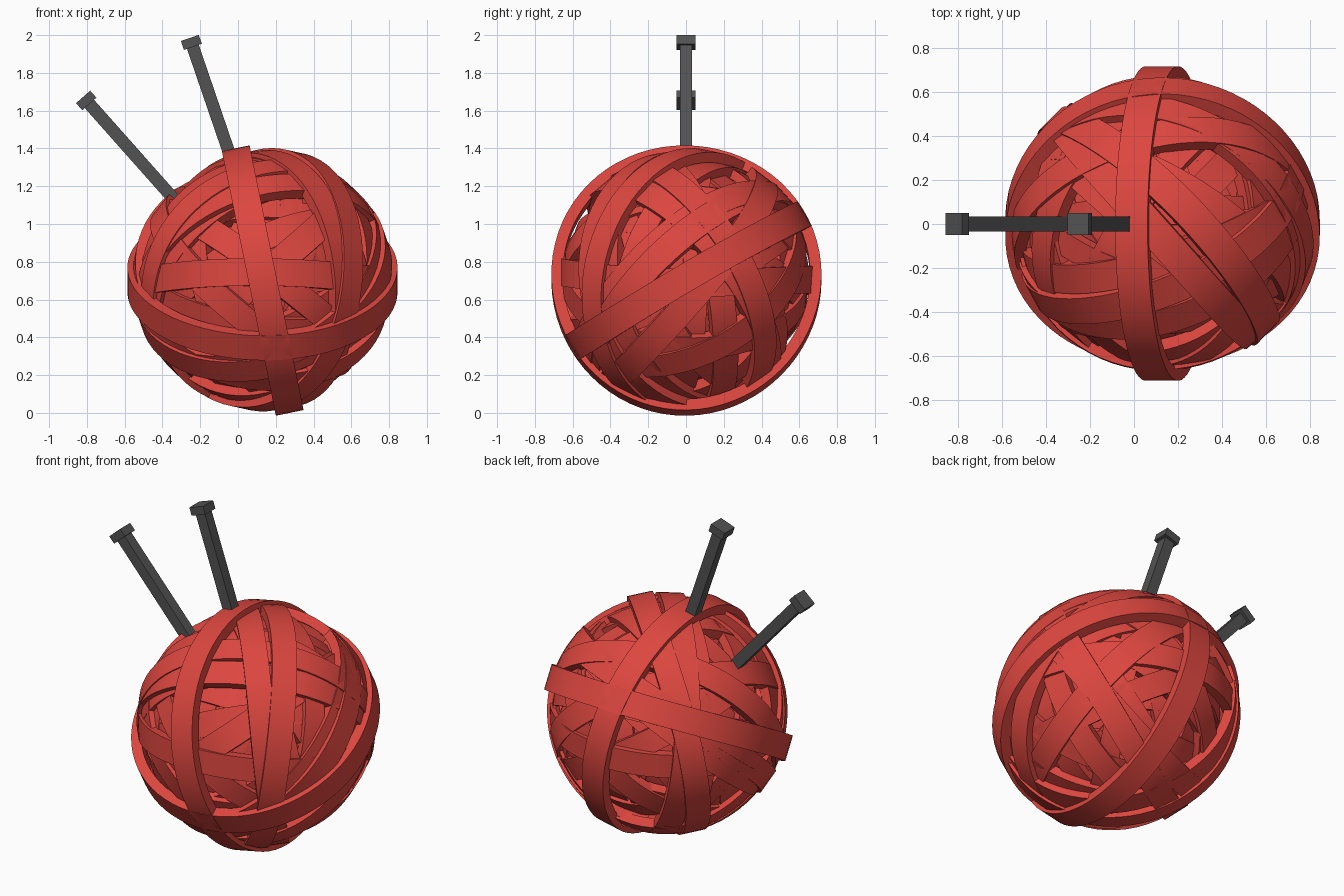
import bpy, bmesh, math, random
from mathutils import Vector

if "Cube" in bpy.data.objects:
    bpy.data.objects.remove(bpy.data.objects["Cube"])

random.seed(11)
CENTRE = Vector((0.13, 0, 0.705))


def material(name, rgb):
    m = bpy.data.materials.new(name)
    m.diffuse_color = (*rgb, 1)
    m.use_nodes = True
    m.node_tree.nodes["Principled BSDF"].inputs["Base Color"].default_value = m.diffuse_color
    return m


RED = material("yarn red", (0.72, 0.062, 0.05))
GREY = material("needle grey", (0.085, 0.085, 0.085))


def add_object(name, bm, mat, smooth=False):
    bmesh.ops.recalc_face_normals(bm, faces=bm.faces)
    mesh = bpy.data.meshes.new(name)
    bm.to_mesh(mesh)
    bm.free()
    mesh.materials.append(mat)
    ob = bpy.data.objects.new(name, mesh)
    bpy.context.collection.objects.link(ob)
    if smooth:
        bpy.ops.object.select_all(action='DESELECT')
        ob.select_set(True)
        bpy.context.view_layer.objects.active = ob
        bpy.ops.object.shade_smooth_by_angle(angle=math.radians(35))
    return ob


def yarn_loop(name, normal, radius, width=0.145, thick=0.055, wave=0.012, sway=0.02):
    """Closed flat strand wound round the ball; radius is its outer face."""
    n = Vector(normal).normalized()
    u = n.orthogonal().normalized()
    v = n.cross(u)
    p, q = random.uniform(0, 6.28), random.uniform(0, 6.28)
    bm = bmesh.new()
    rings = []
    steps = 72
    for i in range(steps):
        a = 2 * math.pi * i / steps
        out = u * math.cos(a) + v * math.sin(a)
        r = radius + wave * (math.sin(3 * a + p) - 1) / 2
        side = sway * math.sin(2 * a + q)
        rings.append([bm.verts.new(CENTRE + out * (r - d) + n * (side + s * width / 2))
                      for d, s in ((0, -1), (0, 1), (thick, 1), (thick, -1))])
    for i in range(steps):
        a, b = rings[i], rings[(i + 1) % steps]
        for k in range(4):
            bm.faces.new((a[k], a[(k + 1) % 4], b[(k + 1) % 4], b[k]))
    add_object(name, bm, RED, True)


# Outermost strands: front-to-back loop and the tilted belt
yarn_loop("outer_loop_upright", (0.98, 0, 0.2), 0.72, 0.15, 0.06, 0.01, 0)
yarn_loop("outer_loop_belt", (0, -0.5, 0.87), 0.72, 0.15, 0.06, 0.01, 0.01)

# Visible strands, each through two directions from the ball centre
visible = [
    ((0.15, 0, 0.68), (0.48, -0.45, 0.1), 0.70),
    ((0.27, 0.45, 0.5), (0.67, -0.2, 0.05), 0.695),
    ((-0.5, -0.35, -0.35), (0.1, -0.4, -0.55), 0.69),
    ((0.07, -0.6, 0.1), (0.42, -0.25, 0.4), 0.655),
    ((0.55, 0.3, 0), (0.3, 0.4, -0.45), 0.685),
    ((-0.5, -0.1, 0), (0.1, -0.6, 0.02), 0.675),
    ((-0.5, -0.38, 0.2), (0, -0.42, 0.5), 0.68),
    ((0, 0.5, 0.4), (0.5, 0.2, 0.4), 0.685),
    ((0.5, -0.2, -0.5), (0.5, 0.3, -0.25), 0.67),
    ((-0.4, 0.4, 0.3), (-0.2, 0.3, -0.5), 0.69),
]
for i, (a, b, r) in enumerate(visible):
    yarn_loop(f"wound_loop_{i + 1}", Vector(a).cross(Vector(b)), r)

# Inner strands, evenly spread in direction and shrinking inward
COUNT = 26
for i in range(COUNT):
    z = (i + 0.5) / COUNT
    a = i * 2.39996
    s = math.sqrt(1 - z * z)
    yarn_loop(f"inner_loop_{i + 1}", (s * math.cos(a), s * math.sin(a), z),
              random.uniform(0.57, 0.665), random.uniform(0.11, 0.145))

# Core filling the middle
bm = bmesh.new()
bmesh.ops.create_icosphere(bm, subdivisions=4, radius=0.54)
bmesh.ops.translate(bm, verts=bm.verts, vec=CENTRE)
add_object("yarn_core", bm, RED, True)


def box_along(bm, start, end, size):
    """Square bar between two points in the x-z plane."""
    axis = (end - start).normalized()
    side = Vector((axis.z, 0, -axis.x)) * size / 2
    y = Vector((0, size / 2, 0))
    ends = [[bm.verts.new(c + side * i + y * j)
             for i, j in ((-1, -1), (1, -1), (1, 1), (-1, 1))] for c in (start, end)]
    for k in range(4):
        bm.faces.new((ends[0][k], ends[0][(k + 1) % 4], ends[1][(k + 1) % 4], ends[1][k]))
    bm.faces.new(ends[0])
    bm.faces.new(ends[1])


# Knitting needles with square heads
for name, tip, top in (("needle_left", (0.0, 0, 0.75), (-0.82, 0, 1.673)),
                       ("needle_right", (0.13, 0, 0.86), (-0.255, 0, 1.985))):
    tip, top = Vector(tip), Vector(top)
    axis = (top - tip).normalized()
    bm = bmesh.new()
    box_along(bm, tip, top - axis * 0.045, 0.066)
    box_along(bm, top - axis * 0.05, top, 0.1)
    add_object(name, bm, GREY)
